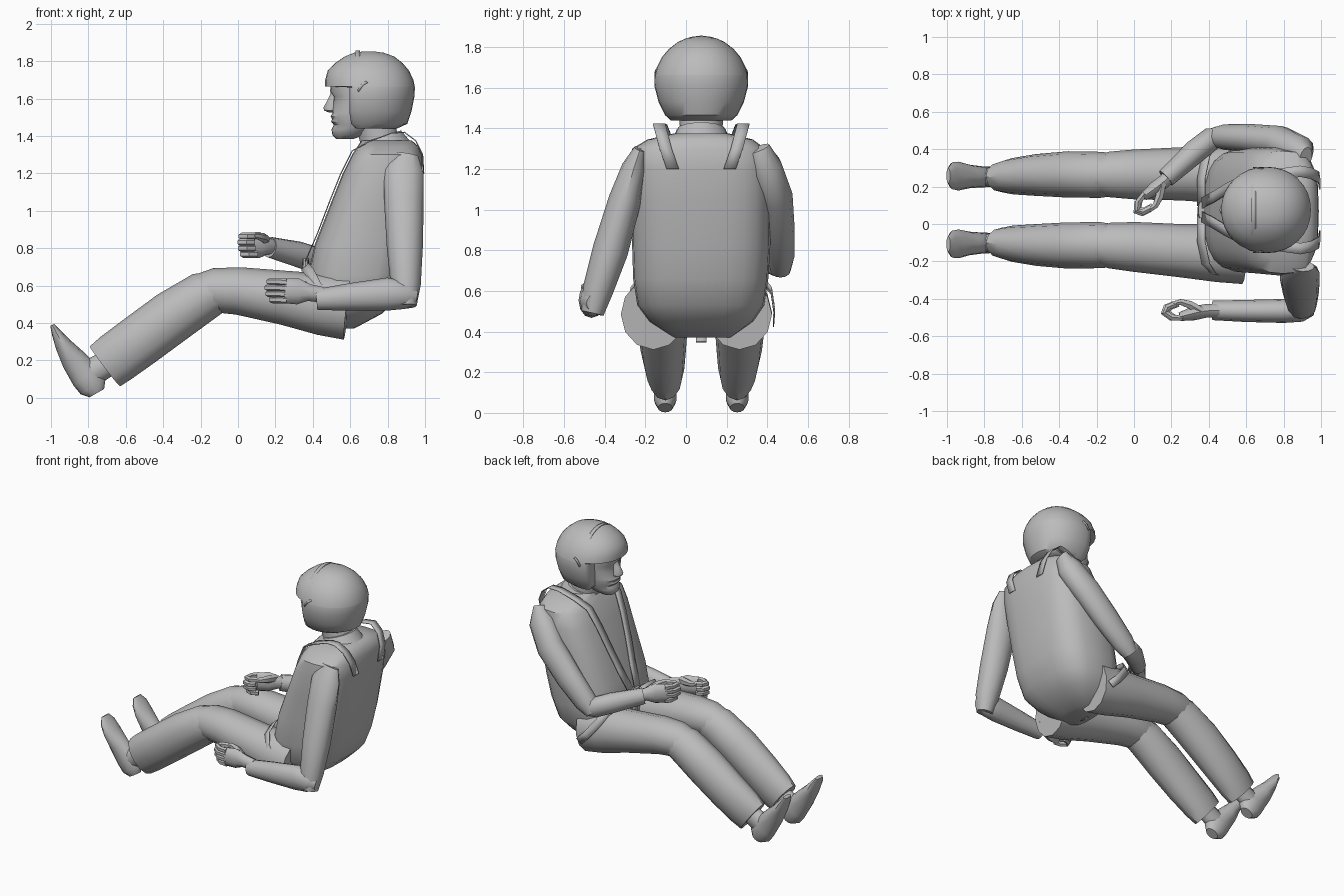
import bpy, bmesh, math
from mathutils import Vector

MID = 0.075  # centre line of the body in y
grey = bpy.data.materials.new("plain grey")
grey.diffuse_color = (0.5, 0.5, 0.5, 1)


def finish(name, bm, angle=40):
    bmesh.ops.recalc_face_normals(bm, faces=bm.faces)
    me = bpy.data.meshes.new(name)
    bm.to_mesh(me)
    bm.free()
    ob = bpy.data.objects.new(name, me)
    bpy.context.collection.objects.link(ob)
    me.materials.append(grey)
    bpy.ops.object.select_all(action='DESELECT')
    ob.select_set(True)
    bpy.context.view_layer.objects.active = ob
    bpy.ops.object.shade_smooth_by_angle(angle=math.radians(angle))
    return ob


def skin(name, rings, angle=40):
    bm = bmesh.new()
    vr = [[bm.verts.new(p) for p in r] for r in rings]
    n = len(vr[0])
    for a, b in zip(vr, vr[1:]):
        for i in range(n):
            bm.faces.new((a[i], a[(i + 1) % n], b[(i + 1) % n], b[i]))
    bm.faces.new(vr[0])
    bm.faces.new(vr[-1])
    return finish(name, bm, angle)


def tube(name, pts, ref=(0, 1, 0), n=12):
    """Limb through points (x, y, z, half size along ref, half size across)."""
    P = [Vector(p[:3]) for p in pts]
    rings = []
    for i, p in enumerate(pts):
        d = (P[min(i + 1, len(P) - 1)] - P[max(i - 1, 0)]).normalized()
        u = Vector(ref)
        u = (u - d * u.dot(d)).normalized()
        v = d.cross(u)
        rings.append([P[i] + u * p[3] * math.cos(t) + v * p[4] * math.sin(t)
                      for t in (2 * math.pi * k / n for k in range(n))])
    return skin(name, rings)


def stack(name, levels, power=2.0, n=20, angle=40):
    """Horizontal rounded sections (z, x0, x1, y0, y1, optional front cut-off x)."""
    rings = []
    for z, x0, x1, y0, y1, *clip in levels:
        ring = []
        for k in range(n):
            t = 2 * math.pi * k / n
            c, s = math.cos(t), math.sin(t)
            x = (x0 + x1) / 2 + (x1 - x0) / 2 * math.copysign(abs(c) ** (2 / power), c)
            y = (y0 + y1) / 2 + (y1 - y0) / 2 * math.copysign(abs(s) ** (2 / power), s)
            ring.append((max([x] + clip), y, z))
        rings.append(ring)
    return skin(name, rings, angle)


def ribbon(name, pts, wide=(0, 1, 0), w=0.027):
    bm = bmesh.new()
    wv = Vector(wide).normalized() * w
    row = [(bm.verts.new(Vector(p) - wv), bm.verts.new(Vector(p) + wv)) for p in pts]
    for a, b in zip(row, row[1:]):
        bm.faces.new((a[0], a[1], b[1], b[0]))
    ob = finish(name, bm)
    m = ob.modifiers.new("thickness", 'SOLIDIFY')
    m.thickness = 0.006
    m.offset = 0
    return ob


def hand(name, wrist, forward, side):
    """Gripping hand: palm, four curled fingers stacked in z, and a thumb."""
    o = Vector(wrist)
    f = Vector(forward).normalized()
    l = Vector((f.y, -f.x, 0)).normalized() * side

    def at(a, b, c):
        return tuple(o + f * a + l * b + Vector((0, 0, c)))
    tube(name + "_palm", [at(-0.04, 0, -0.01) + (0.042, 0.038), at(0.03, 0.003, 0) + (0.045, 0.038),
                          at(0.09, 0.015, 0.005) + (0.07, 0.04),
                          at(0.165, 0.034, 0.005) + (0.066, 0.024)], (0, 0, 1), 10)
    for k in range(4):
        z = 0.052 - 0.032 * k
        reach = (0.0, 0.01, 0.005, -0.012)[k]
        path = [(0.15, 0.04), (0.205 + reach, 0.038), (0.243 + reach, 0.012),
                (0.23 + reach, -0.017), (0.185 + reach, -0.035)]
        tube(f"{name}_finger_{k + 1}", [at(a, b, z) + (0.019, 0.018) for a, b in path], (0, 0, 1), 6)
    tube(name + "_thumb", [at(0.05, 0.005, 0.03) + (0.03, 0.026), at(0.11, -0.03, 0.045) + (0.026, 0.024),
                           at(0.16, -0.045, 0.05) + (0.02, 0.018),
                           at(0.2, -0.038, 0.055) + (0.012, 0.012)], (0, 0, 1), 6)


# Torso, from seat to shoulders
stack("torso", [
    (0.37, 0.44, 0.62, -0.06, 0.22), (0.45, 0.40, 0.77, -0.18, 0.33),
    (0.53, 0.38, 0.85, -0.24, 0.385), (0.66, 0.375, 0.90, -0.26, 0.405),
    (0.82, 0.41, 0.935, -0.265, 0.415), (1.05, 0.50, 0.972, -0.27, 0.415),
    (1.20, 0.56, 0.988, -0.275, 0.41), (1.30, 0.61, 0.985, -0.265, 0.39),
    (1.345, 0.64, 0.965, -0.19, 0.33), (1.375, 0.66, 0.93, -0.06, 0.21)], 3.0, 24)

# Neck and collar
tube("neck", [(0.78, MID, 1.30, 0.115, 0.12), (0.75, MID, 1.40, 0.105, 0.105),
              (0.73, MID, 1.50, 0.11, 0.11)], n=14)
tube("collar", [(0.78, MID, 1.33, 0.15, 0.15), (0.76, MID, 1.395, 0.12, 0.12)], n=14)

# Face
stack("face", [(z, x0, x1, MID - h, MID + h) for z, x0, x1, h in (
    (1.385, 0.525, 0.62, 0.045), (1.405, 0.505, 0.68, 0.072), (1.435, 0.50, 0.72, 0.094),
    (1.46, 0.512, 0.75, 0.105), (1.475, 0.498, 0.75, 0.11), (1.49, 0.503, 0.75, 0.113),
    (1.505, 0.495, 0.75, 0.117), (1.52, 0.504, 0.75, 0.12), (1.57, 0.507, 0.76, 0.127),
    (1.61, 0.512, 0.76, 0.13), (1.64, 0.492, 0.76, 0.132), (1.70, 0.50, 0.76, 0.132))], 2.2, 24)
stack("nose", [(z, x0, 0.55, MID - h, MID + h) for z, x0, h in (
    (1.525, 0.49, 0.022), (1.535, 0.462, 0.034), (1.55, 0.456, 0.033), (1.59, 0.477, 0.024),
    (1.625, 0.495, 0.02), (1.65, 0.495, 0.022))], 2, 12)

# Helmet shell: cut off flat around the face, with a projecting brow above
FRONT = 0.595
stack("helmet", [(z, x0, x1, MID - h, MID + h) + clip for z, x0, x1, h, clip in (
    (1.44, 0.52, 0.85, 0.15, (0.63,)), (1.465, 0.50, 0.905, 0.178, (0.605,)),
    (1.53, 0.475, 0.927, 0.21, (FRONT,)), (1.61, 0.468, 0.943, 0.231, (FRONT,)),
    (1.66, 0.466, 0.946, 0.229, (FRONT,)), (1.665, 0.466, 0.945, 0.228, ()),
    (1.70, 0.466, 0.938, 0.219, ()), (1.75, 0.48, 0.914, 0.194, ()),
    (1.79, 0.52, 0.88, 0.16, ()), (1.825, 0.57, 0.835, 0.115, ()),
    (1.845, 0.62, 0.78, 0.07, ()), (1.852, 0.67, 0.73, 0.025, ()))], 2.1, 32)
for s, tag in ((-1, "left"), (1, "right")):
    # Side pivots of the helmet
    ribbon("helmet_pivot_" + tag, [(0.64, MID + s * 0.227, 1.64), (0.665, MID + s * 0.226, 1.675),
                                   (0.69, MID + s * 0.22, 1.69)], (0.6, 0, -0.6), 0.007)
# Raised seam across the crown
arc = [math.radians(a) for a in range(-60, 61, 15)]
ribbon("helmet_seam", [(0.64, MID + 0.19 * math.sin(a), 1.66 + 0.194 * math.cos(a)) for a in arc],
       (1, 0, 0), 0.012)

# Legs: thigh, shin, ankle and boot on each side (the left hip is turned out more)
for s, tag, out in ((-1, "left", 0.07), (1, "right", 0.0)):
    def leg(part, pts):
        tube(f"{part}_{tag}", [(x, MID + s * (dy + out * max(0, x + 0.1)), z, w, h)
                               for x, dy, z, w, h in pts])
    leg("thigh", [(0.585, 0.188, 0.485, 0.16, 0.175), (0.45, 0.192, 0.50, 0.155, 0.165),
                  (0.25, 0.193, 0.535, 0.142, 0.145), (0.0, 0.19, 0.572, 0.133, 0.127),
                  (-0.13, 0.19, 0.575, 0.122, 0.118), (-0.20, 0.188, 0.565, 0.10, 0.10)])
    leg("shin", [(-0.07, 0.19, 0.58, 0.11, 0.10), (-0.18, 0.188, 0.545, 0.123, 0.132),
                 (-0.35, 0.19, 0.435, 0.124, 0.142), (-0.52, 0.187, 0.31, 0.112, 0.142),
                 (-0.65, 0.18, 0.215, 0.097, 0.14), (-0.712, 0.175, 0.168, 0.08, 0.134)])
    leg("ankle", [(-0.62, 0.177, 0.23, 0.06, 0.065), (-0.79, 0.177, 0.13, 0.05, 0.075)])
    leg("boot", [(-0.755, 0.177, 0.025, 0.036, 0.045), (-0.775, 0.177, 0.06, 0.055, 0.078),
                 (-0.81, 0.177, 0.115, 0.056, 0.085), (-0.88, 0.179, 0.205, 0.063, 0.068),
                 (-0.937, 0.181, 0.288, 0.077, 0.044), (-0.972, 0.183, 0.35, 0.072, 0.026),
                 (-0.993, 0.183, 0.39, 0.04, 0.012)])

# Left arm hanging down, forearm level
tube("left_upper_arm", [(0.90, -0.225, 1.30, 0.065, 0.03), (0.885, -0.255, 1.21, 0.106, 0.06),
                        (0.887, -0.30, 1.05, 0.106, 0.08), (0.892, -0.372, 0.80, 0.096, 0.088),
                        (0.897, -0.435, 0.60, 0.08, 0.075), (0.90, -0.46, 0.49, 0.055, 0.055)], (1, 0, 0))
tube("left_forearm", [(0.955, -0.455, 0.54, 0.035, 0.04), (0.90, -0.46, 0.55, 0.062, 0.075),
                      (0.80, -0.465, 0.555, 0.064, 0.088), (0.60, -0.465, 0.54, 0.059, 0.073),
                      (0.42, -0.462, 0.525, 0.052, 0.056)])
hand("left_hand", (0.41, -0.462, 0.562), (-1, 0, 0.03), -1)

# Right arm reaching forward and inward
tube("right_upper_arm", [(0.92, 0.355, 1.30, 0.06, 0.035), (0.88, 0.395, 1.21, 0.078, 0.095),
                         (0.78, 0.44, 1.07, 0.085, 0.1), (0.62, 0.458, 0.90, 0.077, 0.095),
                         (0.48, 0.465, 0.765, 0.068, 0.082), (0.42, 0.465, 0.70, 0.05, 0.05)])
tube("right_forearm", [(0.47, 0.485, 0.71, 0.04, 0.03), (0.42, 0.46, 0.735, 0.07, 0.062),
                       (0.33, 0.39, 0.765, 0.07, 0.064), (0.17, 0.245, 0.805, 0.056, 0.052)], (0, 0, 1))
hand("right_hand", (0.185, 0.25, 0.812), (-0.65, -0.76, 0), 1)

# Harness: shoulder straps, lap belts, crotch strap and buckle
for s, tag in ((-1, "left"), (1, "right")):
    y = lambda d: MID + s * d
    ribbon("shoulder_strap_" + tag, [
        (0.36, y(0.035), 0.73), (0.425, y(0.07), 0.88), (0.49, y(0.11), 1.05), (0.55, y(0.14), 1.20),
        (0.61, y(0.165), 1.32), (0.70, y(0.18), 1.37), (0.82, y(0.197), 1.415), (0.89, y(0.207), 1.42),
        (0.95, y(0.195), 1.375), (0.987, y(0.175), 1.30), (0.993, y(0.14), 1.20)], w=0.03)
    ribbon("lap_belt_" + tag, [
        (0.36, y(0.02), 0.70), (0.36, y(0.17), 0.70), (0.385, y(0.29), 0.67),
        (0.42, y(0.345), 0.60), (0.50, y(0.36), 0.50), (0.56, y(0.355), 0.44)], (0.7, 0, 0.6))
ribbon("crotch_strap", [(0.36, MID, 0.70), (0.36, MID, 0.56), (0.40, MID, 0.42), (0.50, MID, 0.35)])
stack("buckle", [(0.675, 0.34, 0.375, MID - 0.045, MID + 0.045),
                 (0.745, 0.345, 0.38, MID - 0.045, MID + 0.045)], 3, 12)
